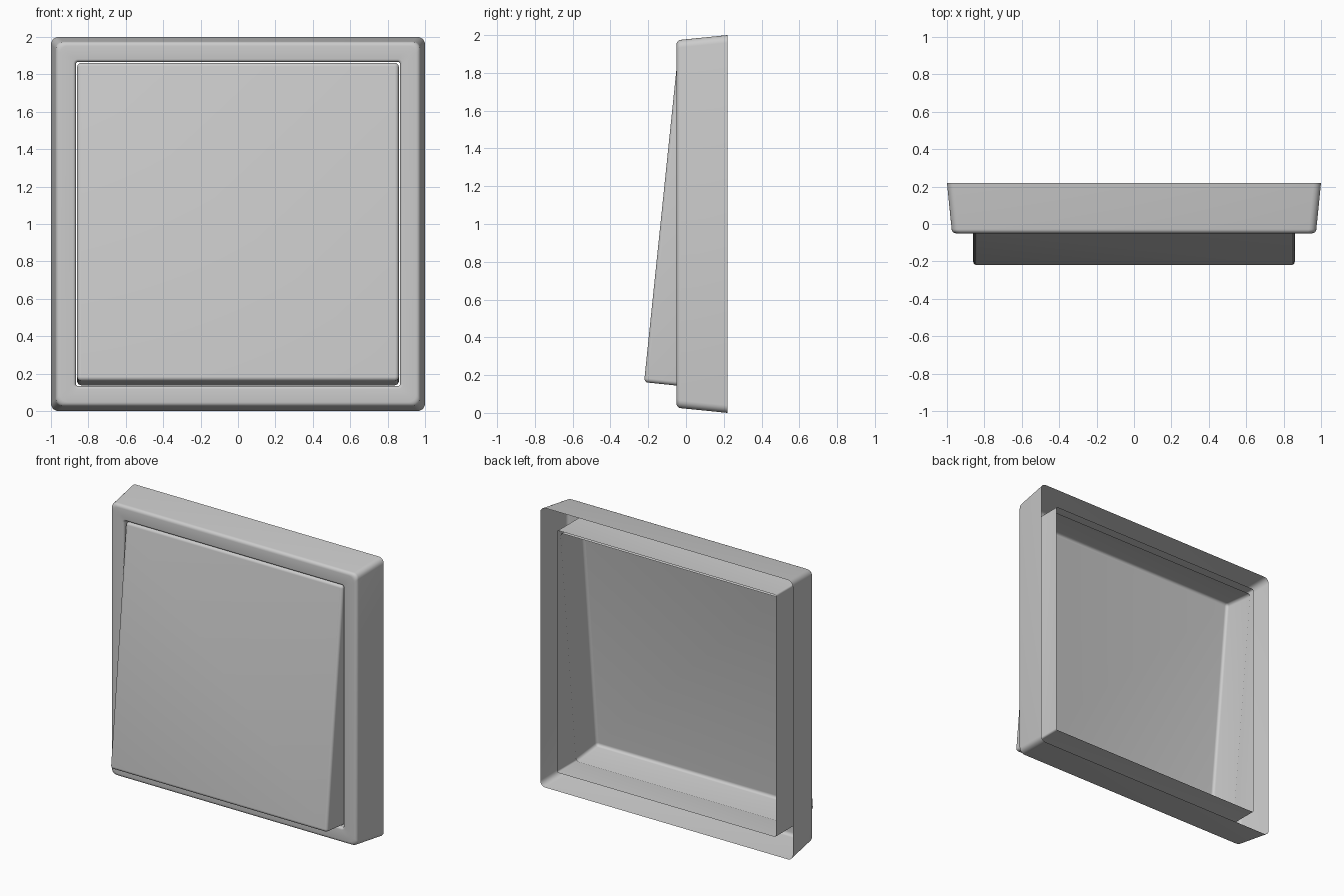
import bpy, bmesh, math

if "Cube" in bpy.data.objects:
    bpy.data.objects.remove(bpy.data.objects["Cube"])

CORNER_STEPS = 5


def rounded_rect(bm, hx, hz, r, y):
    """Ring of vertices: rounded rectangle in the xz plane at depth y."""
    ring = []
    for q, (sx, sz) in enumerate([(1, 1), (-1, 1), (-1, -1), (1, -1)]):
        for i in range(CORNER_STEPS + 1):
            a = math.pi / 2 * (q + i / CORNER_STEPS)
            ring.append(bm.verts.new((sx * (hx - r) + r * math.cos(a), y,
                                      sz * (hz - r) + r * math.sin(a))))
    return ring


def fillet(cx, cy, r, a0, a1, n=5):
    """Arc of (inset, depth) profile points, angles in degrees."""
    return [(cx + r * math.cos(math.radians(a0 + (a1 - a0) * i / n)),
             cy + r * math.sin(math.radians(a0 + (a1 - a0) * i / n)))
            for i in range(n + 1)]


def shell(name, sections, location, tilt=0, cap=False):
    """Loft rounded rectangles (hx, hz, r, y) into an open-backed shell."""
    bm = bmesh.new()
    rings = [rounded_rect(bm, *s) for s in sections]
    for a, b in zip(rings, rings[1:]):
        for i in range(len(a)):
            j = (i + 1) % len(a)
            bm.faces.new((a[j], a[i], b[i], b[j]))
    if cap:
        bm.faces.new(rings[-1][::-1])
    bm.normal_update()
    front = min(bm.faces, key=lambda f: f.normal.y)
    if front.normal.y > -0.9:
        bmesh.ops.reverse_faces(bm, faces=bm.faces)
    me = bpy.data.meshes.new(name)
    bm.to_mesh(me)
    bm.free()
    ob = bpy.data.objects.new(name, me)
    bpy.context.collection.objects.link(ob)
    ob.location = location
    ob.rotation_euler.x = math.radians(tilt)
    bpy.ops.object.select_all(action='DESELECT')
    ob.select_set(True)
    bpy.context.view_layer.objects.active = ob
    bpy.ops.object.shade_smooth_by_angle(angle=math.radians(35))
    return ob


# Wall frame: drafted outer wall, rounded front border, inner wall to the back
outer = [(1.0, 0.22)] + fillet(0.952, -0.027, 0.023, 0, -90)
inner = fillet(0.882, -0.035, 0.015, -90, -180) + [(0.867, 0.22)]
frame = [(h, h, 0.04, y) for h, y in outer]
frame += [(h, h, max(0.012, h - 0.855), y) for h, y in inner]
shell("switch_frame", frame, (0, 0, 1))

# Rocker: shallow open-backed cap, pressed at the top
HX, HZ, R = 0.86, 0.855, 0.02
profile = [(0, 0.24)] + [(x, y) for x, y in fillet(-R, R, R, 0, -90)]
rocker = [(HX + d, HZ + d, max(0.003, 0.022 + d), y) for d, y in profile]
shell("switch_rocker", rocker, (0, -0.134, 1.013), tilt=-5.9, cap=True)
